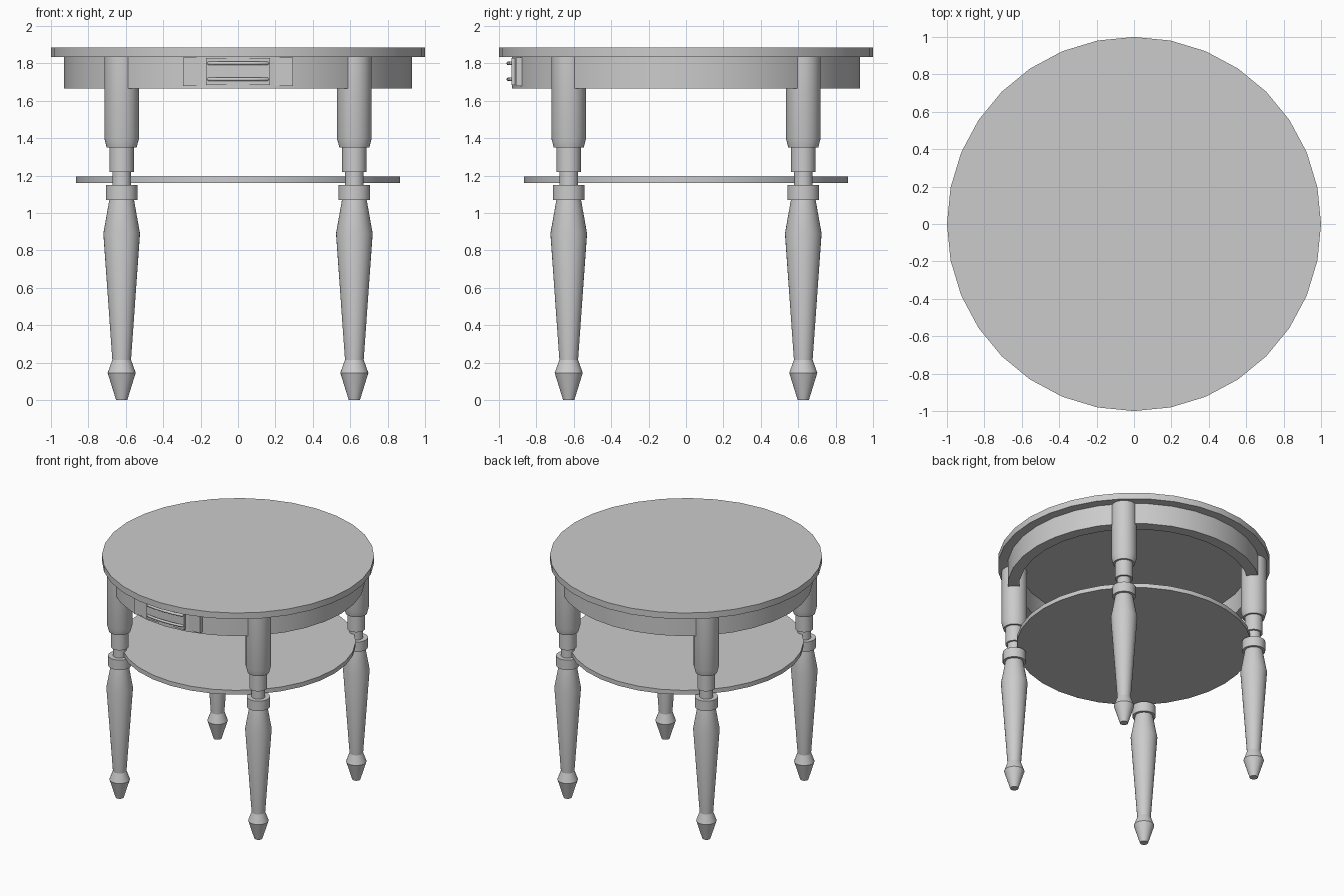
import bpy, bmesh
from math import cos, sin, tau

if "Cube" in bpy.data.objects:
    bpy.data.objects.remove(bpy.data.objects["Cube"])

LEG_X, LEG_Y = 0.622, 0.627


def lathe(name, profile, sides=32, at=(0, 0), closed=False):
    """Spin an (r, z) profile around z; open profiles get flat end caps."""
    bm = bmesh.new()
    rings = [[bm.verts.new((r * cos(tau * i / sides), r * sin(tau * i / sides), z))
              for i in range(sides)] for r, z in profile]
    pairs = list(zip(rings, rings[1:]))
    if closed:
        pairs.append((rings[-1], rings[0]))
    else:
        bm.faces.new(rings[0])
        bm.faces.new(rings[-1])
    for a, b in pairs:
        for i in range(sides):
            j = (i + 1) % sides
            bm.faces.new((a[i], a[j], b[j], b[i]))
    bmesh.ops.recalc_face_normals(bm, faces=bm.faces[:])
    return finish(name, bm, (at[0], at[1], 0))


def box(name, lo, hi):
    bm = bmesh.new()
    bmesh.ops.create_cube(bm, size=1)
    for v in bm.verts:
        v.co = [(a + b) / 2 + c * (b - a) for a, b, c in zip(lo, hi, v.co)]
    return finish(name, bm)


def finish(name, bm, loc=(0, 0, 0)):
    mesh = bpy.data.meshes.new(name)
    bm.to_mesh(mesh)
    bm.free()
    ob = bpy.data.objects.new(name, mesh)
    ob.location = loc
    bpy.context.collection.objects.link(ob)
    bpy.ops.object.select_all(action='DESELECT')
    ob.select_set(True)
    bpy.context.view_layer.objects.active = ob
    bpy.ops.object.shade_smooth_by_angle(angle=0.35)
    return ob


# Round top, hollow apron ring and lower shelf
lathe("table_top", [(1, 1.835), (1, 1.885)])
lathe("apron", [(0.845, 1.665), (0.93, 1.665), (0.93, 1.836), (0.845, 1.836)], closed=True)
lathe("shelf", [(0.865, 1.16), (0.865, 1.195)])

# Four turned legs
LEG = [(0.03, 0), (0.075, 0.145), (0.05, 0.215), (0.098, 0.89), (0.066, 1.07),
       (0.085, 1.07), (0.085, 1.15), (0.05, 1.15), (0.05, 1.22), (0.065, 1.22),
       (0.065, 1.35), (0.08, 1.35), (0.093, 1.40), (0.093, 1.836)]
for sy, row in ((-1, "front"), (1, "back")):
    for sx, side in ((-1, "left"), (1, "right")):
        lathe(f"{row}_{side}_leg", LEG, at=(sx * LEG_X, sy * LEG_Y))

# Drawer front with a slightly proud centre plate
box("drawer_front", (-0.295, -0.908, 1.68), (0.295, -0.86, 1.83))
box("drawer_plate", (-0.17, -0.932, 1.683), (0.17, -0.88, 1.828))

# Two bowed bar handles
for z, label in ((1.80, "upper"), (1.715, "lower")):
    curve = bpy.data.curves.new(f"{label}_handle", 'CURVE')
    curve.dimensions = '3D'
    curve.bevel_depth = 0.01
    curve.bevel_resolution = 2
    curve.use_fill_caps = True
    path = [(-0.162, -0.92), (-0.15, -0.938), (-0.08, -0.947), (0, -0.95),
            (0.08, -0.947), (0.15, -0.938), (0.162, -0.92)]
    spline = curve.splines.new('POLY')
    spline.points.add(len(path) - 1)
    for p, (x, y) in zip(spline.points, path):
        p.co = (x, y, z, 1)
    bpy.context.collection.objects.link(bpy.data.objects.new(f"{label}_handle", curve))
